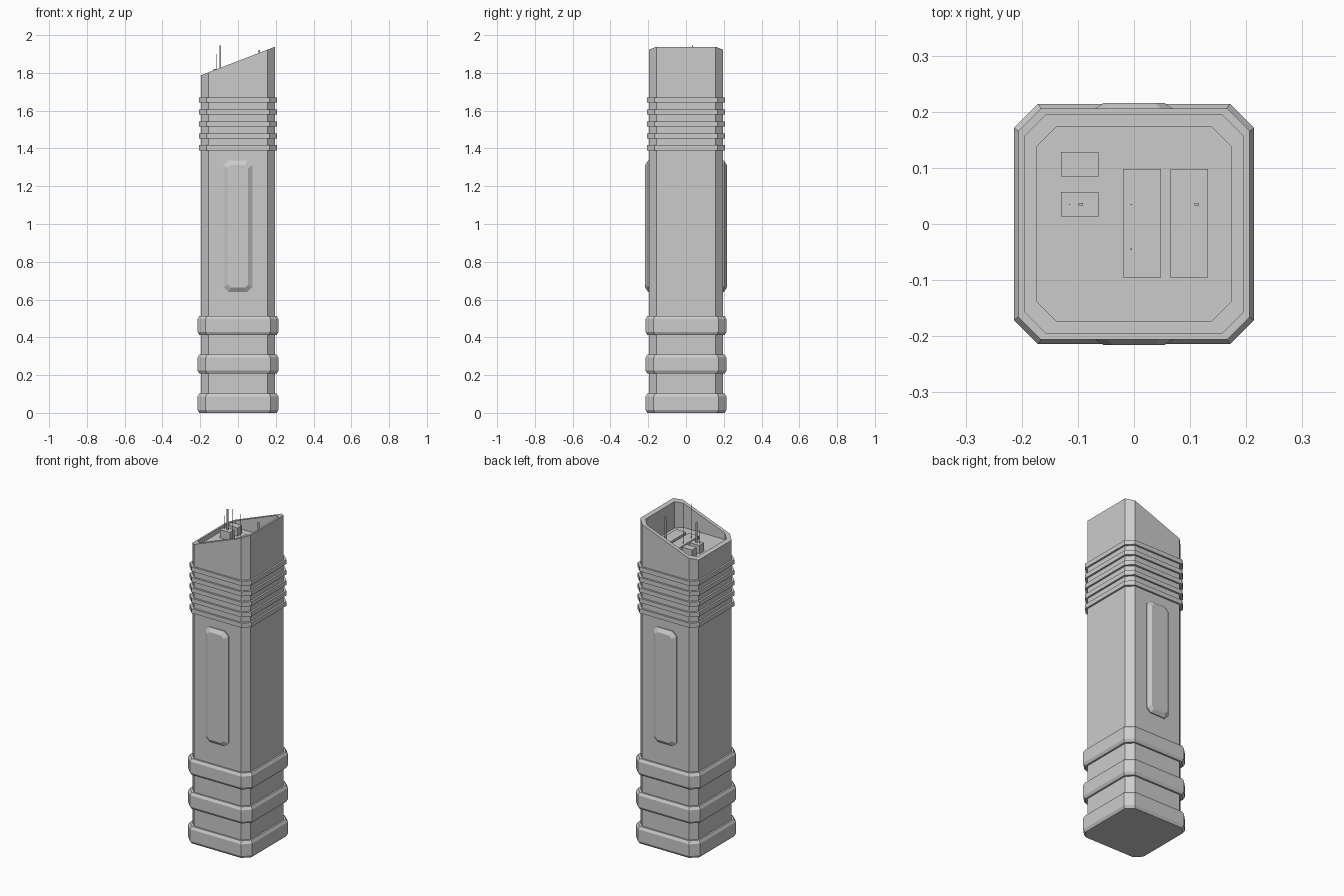
import bpy, bmesh

if "Cube" in bpy.data.objects:
    bpy.data.objects.remove(bpy.data.objects["Cube"])


def make_object(name, bm):
    bmesh.ops.recalc_face_normals(bm, faces=bm.faces)
    mesh = bpy.data.meshes.new(name)
    bm.to_mesh(mesh)
    bm.free()
    obj = bpy.data.objects.new(name, mesh)
    bpy.context.collection.objects.link(obj)
    return obj


def octagon(hx, hy, cut):
    """Rectangle outline with chamfered corners."""
    return [(hx, cut - hy), (hx, hy - cut), (hx - cut, hy), (cut - hx, hy),
            (-hx, hy - cut), (-hx, cut - hy), (cut - hx, -hy), (hx - cut, -hy)]


def loft(name, rings):
    """Join rings of points into a capped solid."""
    bm = bmesh.new()
    loops = [[bm.verts.new(p) for p in ring] for ring in rings]
    for a, b in zip(loops, loops[1:]):
        for i in range(len(a)):
            j = (i + 1) % len(a)
            bm.faces.new((a[i], a[j], b[j], b[i]))
    bm.faces.new(loops[0])
    bm.faces.new(loops[-1])
    return make_object(name, bm)


def ring(half, cut, height):
    """Horizontal octagon; height is a number or a function of x."""
    z = height if callable(height) else (lambda x: height)
    return [(x, y, z(x)) for x, y in octagon(half, half, cut)]


def box(name, x0, x1, y0, y1, z0, z1):
    bm = bmesh.new()
    bmesh.ops.create_cube(bm, size=1)
    for v in bm.verts:
        v.co = ((x0 + x1) / 2 + v.co.x * (x1 - x0),
                (y0 + y1) / 2 + v.co.y * (y1 - y0),
                (z0 + z1) / 2 + v.co.z * (z1 - z0))
    return make_object(name, bm)


def slope(x):
    return 1.863 + 0.385 * x


ROOF = 1.77

# Tower shaft with slanted parapet around a recessed roof
loft("tower_shaft", [ring(0.195, 0.038, 0.0), ring(0.195, 0.038, slope),
                     ring(0.173, 0.035, slope), ring(0.173, 0.035, ROOF)])

# Bevelled base bands
for i, (z0, z1) in enumerate([(0.0, 0.103), (0.208, 0.308), (0.413, 0.512)]):
    loft(f"base_band_{i + 1}", [
        ring(0.205, 0.040, z0), ring(0.214, 0.043, z0 + 0.016),
        ring(0.214, 0.043, z1 - 0.016), ring(0.205, 0.040, z1)])

# Thin ribs below the parapet
for i in range(5):
    z = 1.39 + i * 0.0632
    loft(f"upper_rib_{i + 1}", [ring(0.206, 0.040, z), ring(0.206, 0.040, z + 0.027)])

# Raised panels on front and back
for name, side in (("front_panel", -1), ("back_panel", 1)):
    loft(name, [[(x, side * depth, 0.988 + z) for x, z in octagon(hx, hz, cut)]
                for hx, hz, cut, depth in ((0.076, 0.347, 0.025, 0.185),
                                           (0.076, 0.347, 0.025, 0.201),
                                           (0.054, 0.325, 0.016, 0.216))])

# Rooftop units
for i, (x0, x1, y0, y1, top) in enumerate([
        (-0.130, -0.063, 0.013, 0.057, 1.82), (-0.130, -0.063, 0.085, 0.128, 1.82),
        (-0.020, 0.048, -0.095, 0.098, 1.79), (0.065, 0.132, -0.095, 0.098, 1.79)]):
    box(f"roof_unit_{i + 1}", x0, x1, y0, y1, ROOF - 0.01, top)

# Antennas standing on the units
for i, (x, y, wx, wy, base, top) in enumerate([
        (-0.115, 0.035, 0.002, 0.002, 1.815, 1.90), (-0.095, 0.035, 0.008, 0.004, 1.815, 1.945),
        (-0.005, -0.045, 0.002, 0.002, 1.785, 2.0), (-0.005, 0.035, 0.002, 0.002, 1.785, 1.94),
        (0.112, 0.035, 0.008, 0.004, 1.785, 1.92)]):
    box(f"antenna_{i + 1}", x - wx / 2, x + wx / 2, y - wy / 2, y + wy / 2, base, top)
